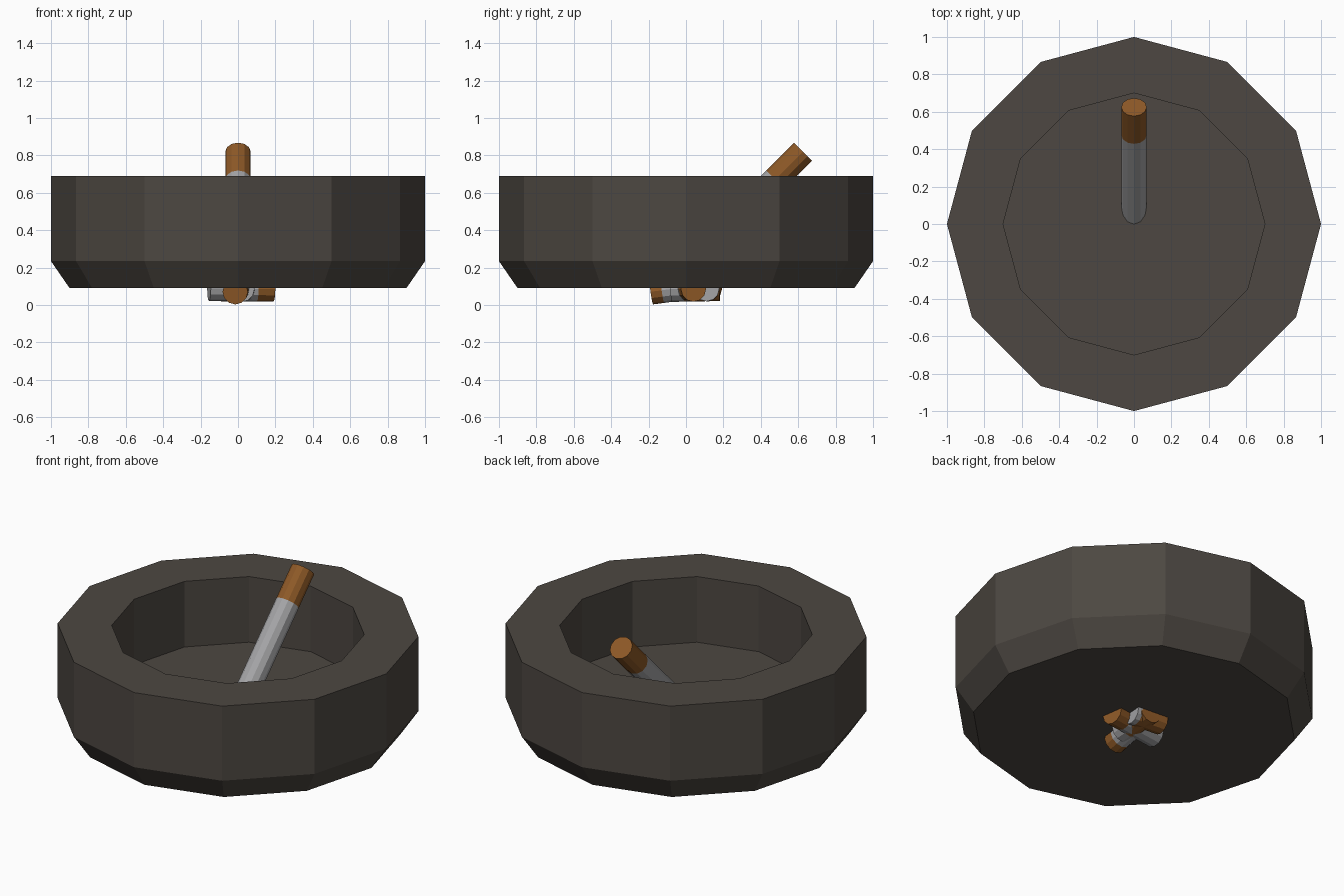
import bpy, bmesh, math
from mathutils import Vector

if "Cube" in bpy.data.objects:
    bpy.data.objects.remove(bpy.data.objects["Cube"])


def material(name, rgb):
    m = bpy.data.materials.new(name)
    m.diffuse_color = (*rgb, 1)
    m.use_nodes = True
    m.node_tree.nodes["Principled BSDF"].inputs["Base Color"].default_value = m.diffuse_color
    return m


STONE = material("dark stone", (0.074, 0.064, 0.054))
PAPER = material("grey paper", (0.37, 0.37, 0.38))
FILTER = material("brown filter", (0.27, 0.10, 0.02))


def lathe(name, profile, sides, mats, mat_rule=lambda i: 0):
    """Turn (radius, z) points around z and cap both ends."""
    bm = bmesh.new()
    rings = []
    for r, z in profile:
        rings.append([bm.verts.new((r * math.cos(a), r * math.sin(a), z))
                      for a in (2 * math.pi * k / sides for k in range(sides))])
    for i in range(len(rings) - 1):
        for k in range(sides):
            n = (k + 1) % sides
            f = bm.faces.new((rings[i][k], rings[i][n], rings[i + 1][n], rings[i + 1][k]))
            f.material_index = mat_rule(i)
    bm.faces.new(rings[0][::-1]).material_index = mat_rule(0)
    bm.faces.new(rings[-1]).material_index = mat_rule(len(rings) - 2)
    bmesh.ops.recalc_face_normals(bm, faces=bm.faces)
    me = bpy.data.meshes.new(name)
    bm.to_mesh(me)
    bm.free()
    for m in mats:
        me.materials.append(m)
    ob = bpy.data.objects.new(name, me)
    bpy.context.collection.objects.link(ob)
    return ob


def cigarette(name, tip, tail, filter_len, radius=0.068):
    """Cylinder from the filter tip to the paper tail."""
    tip, tail = Vector(tip), Vector(tail)
    length = (tail - tip).length
    ob = lathe(name, [(radius, 0), (radius, filter_len), (radius, length)], 12,
               [FILTER, PAPER], lambda i: i)
    ob.rotation_mode = 'QUATERNION'
    ob.rotation_quaternion = (tail - tip).to_track_quat('Z', 'Y')
    ob.location = tip


# Bowl: chamfered foot, straight wall, flat rim, straight inner wall and floor
lathe("bowl", [(0.90, 0.09), (1, 0.235), (1, 0.69), (0.70, 0.69), (0.70, 0.29)],
      12, [STONE])

# Cigarette leaning out of the bowl
cigarette("leaning_cigarette", (0, 0.625, 0.82), (0, 0.04, 0.235), 0.21)

# Butts poking out under the bowl
cigarette("front_butt", (-0.015, -0.185, 0.071), (0.0, 0.03, 0.10), 0.06)
cigarette("side_butt", (0.19, 0.04, 0.086), (-0.155, -0.01, 0.09), 0.09)
cigarette("back_butt", (-0.09, 0.125, 0.088), (0.11, 0.11, 0.088), 0.17)
cigarette("middle_butt", (0.03, 0.18, 0.09), (0.02, -0.08, 0.085), 0.19)
